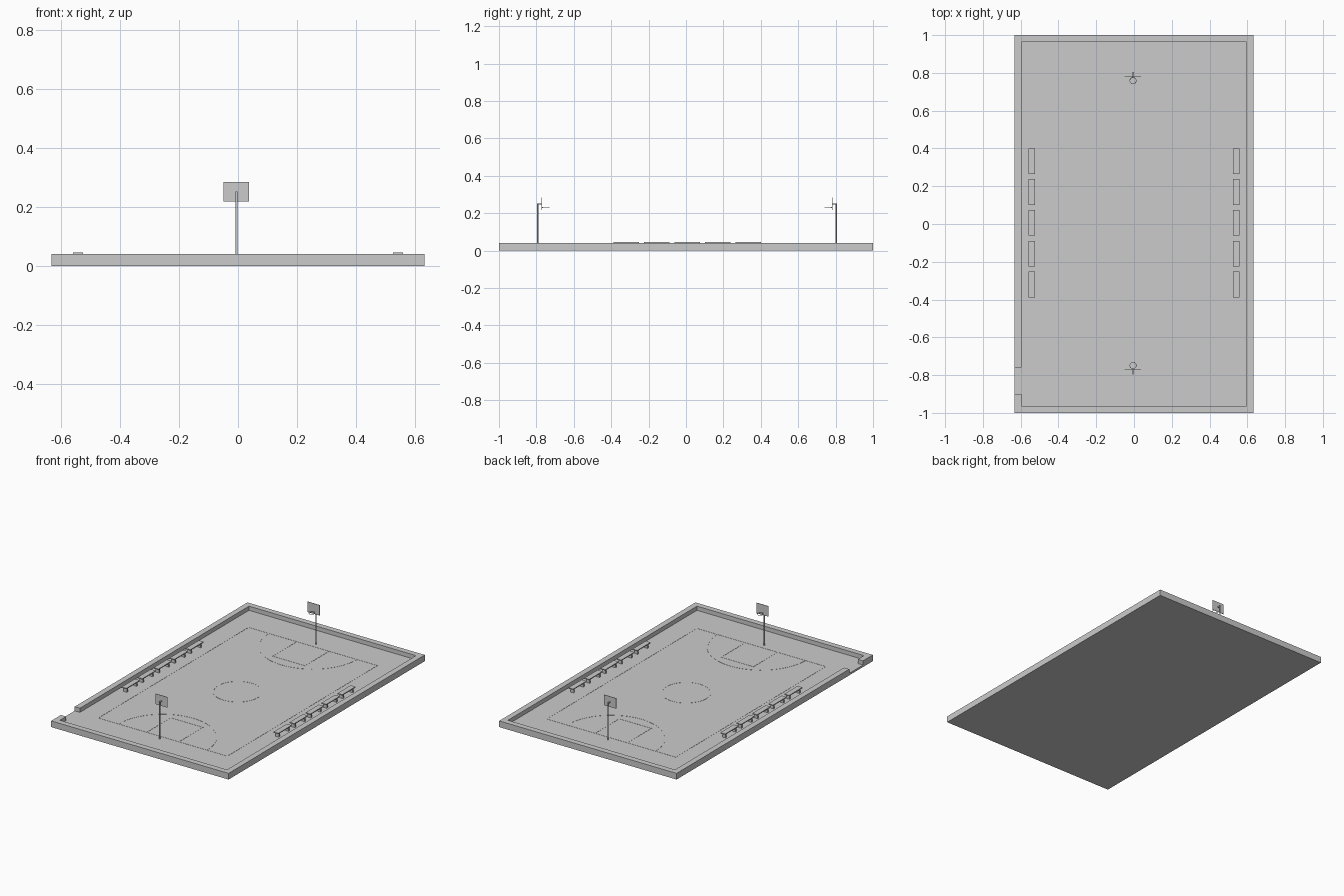
import bpy, bmesh, math
from mathutils import Vector

if "Cube" in bpy.data.objects:
    bpy.data.objects.remove(bpy.data.objects["Cube"])

W, L, T = 0.633, 1.0, 0.037        # half width, half length, wall thickness
FLOOR, TOP = 0.013, 0.04           # floor level, wall top
CX, CY = -0.005, 0.005             # court centre


def finish(bm, name):
    bmesh.ops.recalc_face_normals(bm, faces=bm.faces)
    me = bpy.data.meshes.new(name)
    bm.to_mesh(me)
    bm.free()
    ob = bpy.data.objects.new(name, me)
    bpy.context.collection.objects.link(ob)
    return ob


def add_box(bm, x0, x1, y0, y1, z0, z1):
    vs = bmesh.ops.create_cube(bm, size=1)['verts']
    for v in vs:
        v.co = ((x0 + x1) / 2 + v.co.x * (x1 - x0),
                (y0 + y1) / 2 + v.co.y * (y1 - y0),
                (z0 + z1) / 2 + v.co.z * (z1 - z0))


def box(name, *dims):
    bm = bmesh.new()
    add_box(bm, *dims)
    return finish(bm, name)


def prism(name, pts, z0, z1):
    bm = bmesh.new()
    face = bm.faces.new([bm.verts.new((x, y, z0)) for x, y in pts])
    ext = bmesh.ops.extrude_face_region(bm, geom=[face])['geom']
    for v in ext:
        if isinstance(v, bmesh.types.BMVert):
            v.co.z = z1
    return finish(bm, name)


def strip(name, pts, closed=False, width=0.006, height=0.001):
    """Thin painted line following a path given relative to the court centre."""
    pts = [Vector((x + CX, y + CY)) for x, y in pts]
    n = len(pts)
    bm = bmesh.new()
    rows = []
    for i, p in enumerate(pts):
        a = pts[i - 1] if (closed or i > 0) else p - (pts[1] - p)
        b = pts[(i + 1) % n] if (closed or i < n - 1) else p + (p - pts[i - 1])
        d0, d1 = (p - a).normalized(), (b - p).normalized()
        n0, n1 = Vector((-d0.y, d0.x)), Vector((-d1.y, d1.x))
        m = (n0 + n1).normalized()
        m *= width / 2 / m.dot(n0)
        rows.append([bm.verts.new((*q, z)) for q, z in (
            (p - m, FLOOR), (p - m, FLOOR + height),
            (p + m, FLOOR + height), (p + m, FLOOR))])
    for i in range(n if closed else n - 1):
        r, s = rows[i], rows[(i + 1) % n]
        for k in range(3):
            bm.faces.new((r[k], r[k + 1], s[k + 1], s[k]))
    if not closed:
        bm.faces.new(rows[0])
        bm.faces.new(rows[-1])
    return finish(bm, name)


def arc(cx, cy, r, a0, a1, n):
    return [(cx + r * math.cos(a0 + (a1 - a0) * i / n),
             cy + r * math.sin(a0 + (a1 - a0) * i / n)) for i in range(n + 1)]


# floor slab and surrounding wall with an entrance gap on the left
box("floor_slab", -W, W, -L, L, 0, FLOOR)
prism("perimeter_wall", [
    (-W, -0.76), (-W, L), (W, L), (W, -L), (-W, -L), (-W, -0.90),
    (-W + T, -0.90), (-W + T, -L + T), (W - T, -L + T),
    (W - T, L - T), (-W + T, L - T), (-W + T, -0.76)], FLOOR, TOP)

# court markings
HX, HY = 0.46, 0.765
strip("boundary_line", [(-HX, -HY), (HX, -HY), (HX, HY), (-HX, HY)], True)
strip("centre_circle", arc(0, 0, 0.143, 0, math.tau, 48)[:-1], True)
for s, end in ((-1, "front"), (1, "back")):
    strip(end + "_outer_arc",
          [(x, s * (HY - y)) for x, y in arc(0, 0, 0.315, 0, math.pi, 32)])
    strip(end + "_key_line", [(-0.115, s * HY), (-0.115, s * 0.52),
                              (0.115, s * 0.52), (0.115, s * HY)])

# rows of benches along both sides
for s, side in ((-1, "left"), (1, "right")):
    x = s * 0.542
    for i in range(5):
        y = 0.006 + (i - 2) * 0.163
        bm = bmesh.new()
        add_box(bm, x - 0.017, x + 0.017, y - 0.068, y + 0.068, 0.039, 0.045)
        for ly in (-0.05, 0.05):
            add_box(bm, x - 0.012, x + 0.012, y + ly - 0.005, y + ly + 0.005,
                    FLOOR, 0.039)
        finish(bm, f"{side}_bench_{i + 1}")

# hoops: pole, arm, backboard, ring and ring bracket
for s, end in ((-1, "front"), (1, "back")):
    def yr(a, b):
        return sorted((CY + s * a, CY + s * b))
    bpy.ops.mesh.primitive_cylinder_add(
        vertices=16, radius=0.004, depth=0.252 - FLOOR,
        location=(CX, CY + s * 0.797, (0.252 + FLOOR) / 2))
    bpy.context.object.name = end + "_pole"
    bpy.ops.object.shade_smooth_by_angle()
    box(end + "_arm", CX - 0.003, CX + 0.003, *yr(0.777, 0.80), 0.246, 0.252)
    box(end + "_backboard", CX - 0.044, CX + 0.042, *yr(0.775, 0.778), 0.218, 0.285)
    box(end + "_ring_bracket", CX - 0.004, CX + 0.004, *yr(0.769, 0.776), 0.229, 0.233)
    bpy.ops.mesh.primitive_torus_add(
        major_segments=24, minor_segments=8, major_radius=0.017,
        minor_radius=0.0015, location=(CX, CY + s * 0.754, 0.231))
    bpy.context.object.name = end + "_ring"
    bpy.ops.object.shade_smooth_by_angle()
